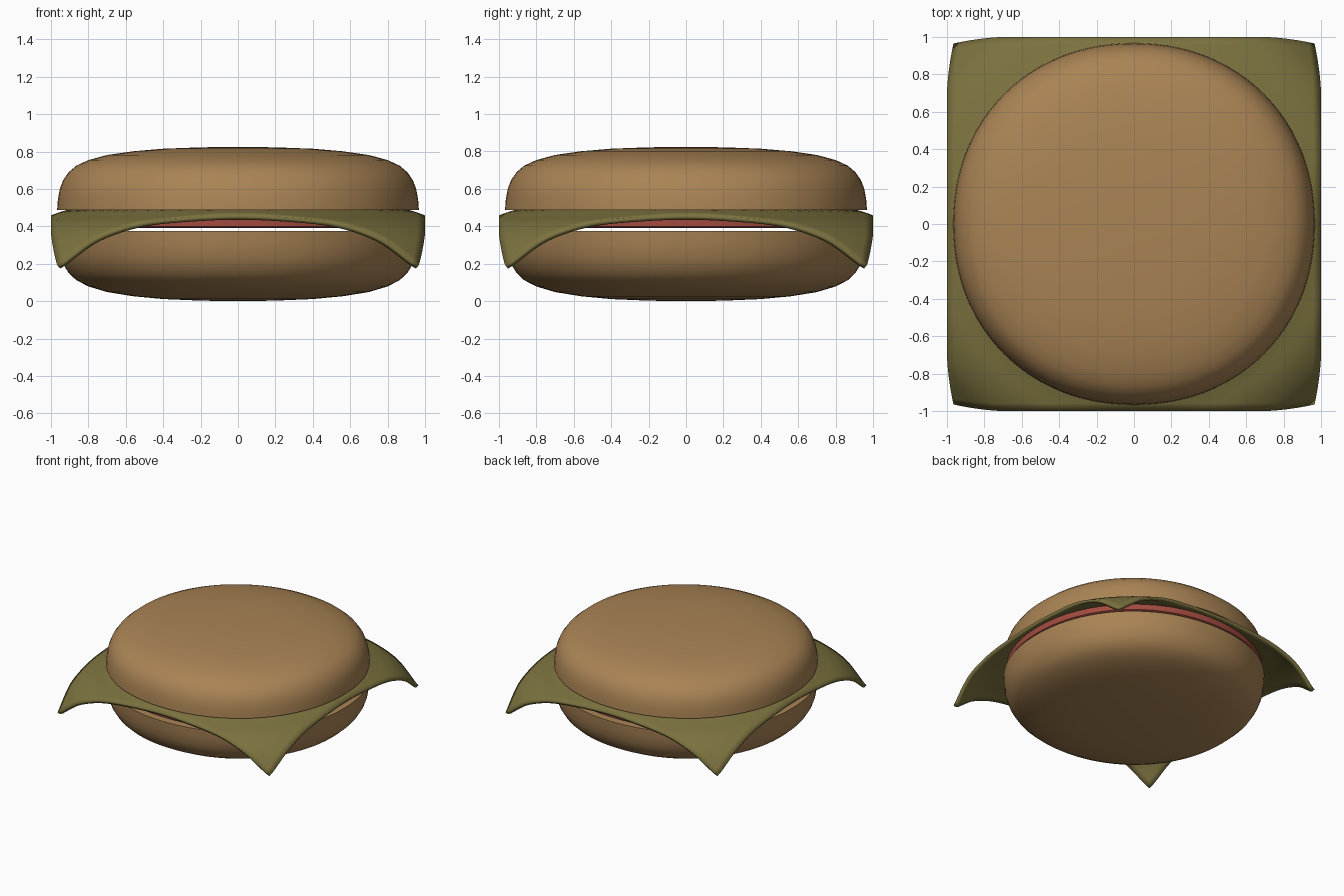
import bpy, bmesh, math

if "Cube" in bpy.data.objects:
    bpy.data.objects.remove(bpy.data.objects["Cube"])

def material(name, rgb):
    m = bpy.data.materials.new(name)
    m.diffuse_color = (*rgb, 1)
    m.use_nodes = True
    m.node_tree.nodes["Principled BSDF"].inputs["Base Color"].default_value = m.diffuse_color
    return m

BUN = material("bun_brown", (0.40, 0.23, 0.09))
SHEET = material("cheese_green", (0.20, 0.17, 0.05))
RED = material("filling_red", (0.36, 0.07, 0.05))

def finish(name, bm, mat):
    bmesh.ops.recalc_face_normals(bm, faces=bm.faces)
    me = bpy.data.meshes.new(name)
    bm.to_mesh(me)
    bm.free()
    ob = bpy.data.objects.new(name, me)
    bpy.context.collection.objects.link(ob)
    me.materials.append(mat)
    bpy.ops.object.select_all(action='DESELECT')
    ob.select_set(True)
    bpy.context.view_layer.objects.active = ob
    bpy.ops.object.shade_smooth_by_angle(angle=math.radians(40))
    return ob

def lathe(name, profile, mat, n=96, power=2.1):
    """Spin (radius, z) points round a slightly squared circle, capped at both ends."""
    bm = bmesh.new()
    rings = []
    for r, z in profile:
        ring = []
        for i in range(n):
            a = 2 * math.pi * i / n
            c, s = math.cos(a), math.sin(a)
            k = r / (abs(c) ** power + abs(s) ** power) ** (1 / power)
            ring.append(bm.verts.new((c * k, s * k, z)))
        rings.append(ring)
    for a, b in zip(rings, rings[1:]):
        for i in range(n):
            j = (i + 1) % n
            bm.faces.new((a[i], a[j], b[j], b[i]))
    bm.faces.new(rings[0])
    bm.faces.new(rings[-1])
    return finish(name, bm, mat)

# Dome shape shared by both buns: radius, fraction of height above the cut face
DOME = [(0.967, 0), (0.963, .17), (0.952, .34), (0.935, .47), (0.905, .6), (0.865, .7),
        (0.80, .79), (0.70, .87), (0.56, .93), (0.40, .97), (0.22, .99), (0.06, 1)]

lathe("top_bun", [(r, 0.488 + 0.337 * t) for r, t in DOME], BUN)
lathe("bottom_bun", [(r, 0.375 * (1 - t)) for r, t in DOME], BUN)

# Red filling slice
lathe("filling_slice", [(0.935, 0.39), (0.95, 0.40), (0.95, 0.45), (0.935, 0.46)], RED)

# Square cheese sheet, drooping at the corners
DROOP = [(0.0, 0), (0.92, 0), (1.0, .033), (1.1, .058), (1.17, .092), (1.26, .155),
         (1.36, .26), (1.42, .31)]

def droop(r):
    for (r0, d0), (r1, d1) in zip(DROOP, DROOP[1:]):
        if r <= r1:
            return d0 + (d1 - d0) * (r - r0) / (r1 - r0)
    return DROOP[-1][1]

bm = bmesh.new()
bmesh.ops.create_grid(bm, x_segments=48, y_segments=48, size=1.0)
for v in bm.verts:
    x, y = v.co.x, v.co.y
    r = math.hypot(x, y)
    pull = 1 - 0.035 * max(0, (abs(x) + abs(y) - 1.7) / 0.3) ** 1.5
    d = sum(droop(r + o) for o in (-.03, -.015, 0, .015, .03)) / 5
    v.co = (x * pull, y * pull, 0.49 - d)
sheet = finish("cheese_sheet", bm, SHEET)
sol = sheet.modifiers.new("thickness", 'SOLIDIFY')
sol.thickness = 0.025
sol.offset = -1 if sheet.data.polygons[0].normal.z > 0 else 1
